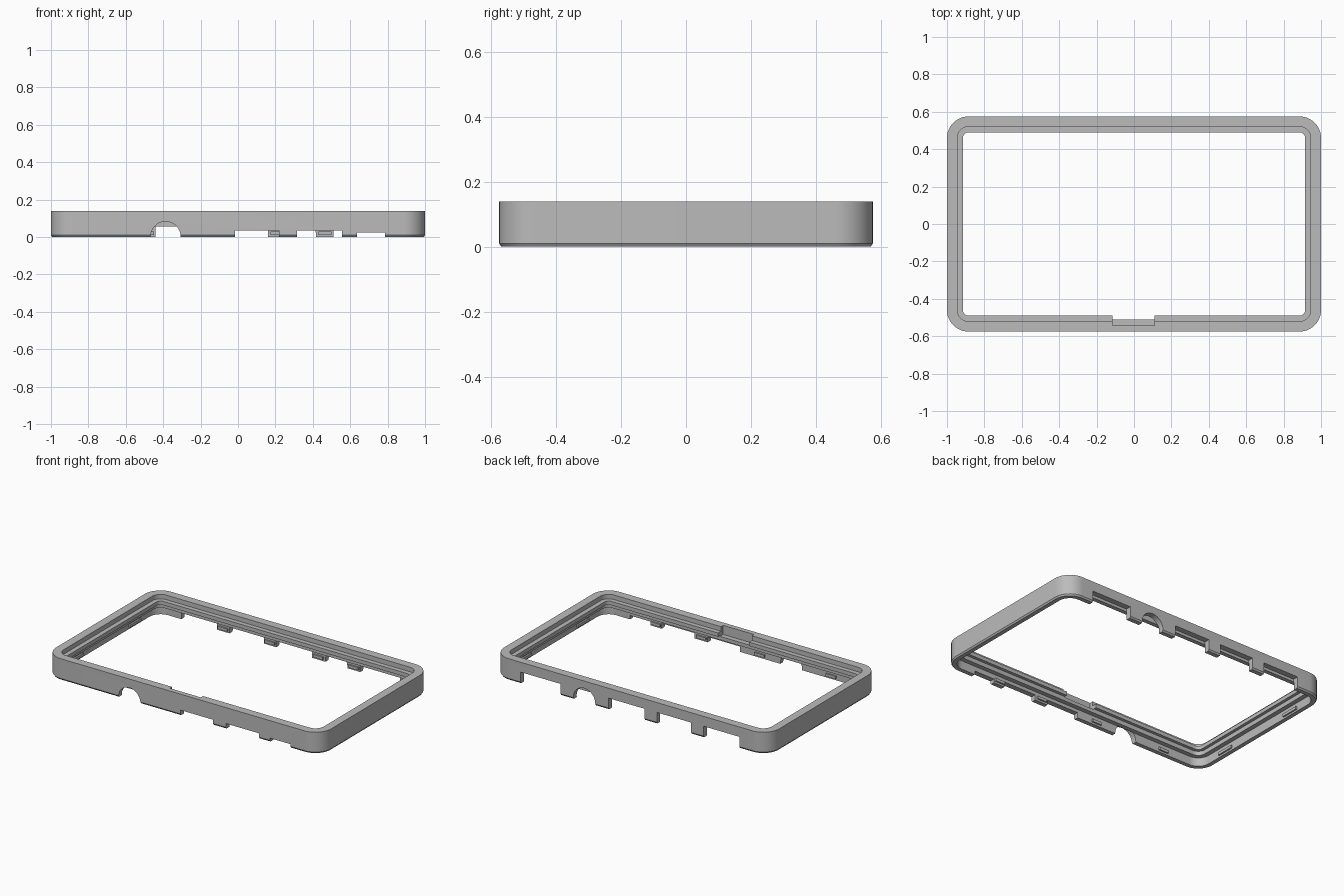
import bpy, bmesh, math

cube = bpy.data.objects.get("Cube")
if cube:
    bpy.data.objects.remove(cube, do_unlink=True)

HX, HY, RADIUS, STEPS = 1.0, 0.575, 0.115, 12

grey = bpy.data.materials.new("grey plastic")
grey.use_nodes = True
GREY = (0.5, 0.5, 0.5, 1)
grey.diffuse_color = GREY
grey.node_tree.nodes["Principled BSDF"].inputs["Base Color"].default_value = GREY


def make_object(name, bm):
    bmesh.ops.recalc_face_normals(bm, faces=bm.faces)
    mesh = bpy.data.meshes.new(name)
    bm.to_mesh(mesh)
    bm.free()
    mesh.materials.append(grey)
    obj = bpy.data.objects.new(name, mesh)
    bpy.context.collection.objects.link(obj)
    return obj


def rounded_loop(bm, inset, z):
    r = RADIUS - inset
    verts = []
    for i, (sx, sy) in enumerate(((1, 1), (-1, 1), (-1, -1), (1, -1))):
        for k in range(STEPS + 1):
            a = (i + k / STEPS) * math.pi / 2
            verts.append(bm.verts.new((sx * (HX - RADIUS) + r * math.cos(a),
                                       sy * (HY - RADIUS) + r * math.sin(a), z)))
    return verts


def box(name, x0, x1, y0, y1, z0, z1):
    bm = bmesh.new()
    bmesh.ops.create_cube(bm, size=1)
    for v in bm.verts:
        v.co = ((x0 + x1) / 2 + v.co.x * (x1 - x0),
                (y0 + y1) / 2 + v.co.y * (y1 - y0),
                (z0 + z1) / 2 + v.co.z * (z1 - z0))
    return make_object(name, bm)


def arch(name, x, y0, y1, r, z):
    """Cylinder along y, for a half-round port opening."""
    bm = bmesh.new()
    bmesh.ops.create_cone(bm, cap_ends=True, segments=40, radius1=r, radius2=r, depth=y1 - y0)
    for v in bm.verts:
        v.co = (x + v.co.x, (y0 + y1) / 2 + v.co.z, z + v.co.y)
    return make_object(name, bm)


# Frame: stepped cross-section (inset, height) swept round a rounded rectangle
section = [(0, 0.01), (0, 0.14), (0.055, 0.14), (0.055, 0.11), (0.085, 0.11),
           (0.085, 0.085), (0.065, 0.085), (0.065, 0.057), (0.035, 0.057),
           (0.035, 0), (0.007, 0)]
bm = bmesh.new()
loops = [rounded_loop(bm, d, z) for d, z in section]
for a, b in zip(loops, loops[1:] + loops[:1]):
    for i in range(len(a)):
        j = (i + 1) % len(a)
        bm.faces.new((a[i], a[j], b[j], b[i]))
frame = make_object("bezel_frame", bm)

# Openings through the front and back rims, and the recess in the front lip
cutters = []
for x0, x1, top in ((-0.015, 0.22, 0.035), (0.315, 0.555, 0.035), (0.635, 0.785, 0.025)):
    cutters.append(box("front_port_cutter", x0, x1, -0.62, -0.538, -0.1, top))
for x0, x1 in ((0.51, 0.80), (-0.10, 0.16), (-0.44, -0.19), (-0.79, -0.53)):
    cutters.append(box("back_port_cutter", x0, x1, 0.538, 0.62, -0.1, 0.075))
cutters.append(arch("front_arch_cutter", -0.387, -0.62, -0.538, 0.08, 0.003))
cutters.append(arch("back_arch_cutter", 0.337, 0.538, 0.62, 0.08, 0.012))
cutters.append(box("lip_recess_cutter", -0.115, 0.11, -0.543, -0.4, 0.08, 0.2))

for cutter in cutters:
    cutter.hide_render = True
    mod = frame.modifiers.new("cut", 'BOOLEAN')
    mod.operation = 'DIFFERENCE'
    mod.solver = 'EXACT'
    mod.object = cutter

bpy.ops.object.select_all(action='DESELECT')
bpy.context.view_layer.objects.active = frame
frame.select_set(True)
for mod in list(frame.modifiers):
    bpy.ops.object.modifier_apply(modifier=mod.name)
for cutter in cutters:
    bpy.data.objects.remove(cutter, do_unlink=True)
bpy.ops.object.shade_smooth_by_angle(angle=math.radians(30))

# Snap clips on the inside of the rim
for side in (-1, 1):
    for y in (-0.3, 0.3):
        xs = sorted((side * 0.967, side * 0.955))
        box("side_clip", xs[0], xs[1], y - 0.06, y + 0.06, 0.012, 0.03)
for x in (-0.68, -0.16, 0.265, 0.595):
    box("front_clip", x - 0.035, x + 0.035, -0.542, -0.53, 0.012, 0.03)
for x in (0.465, 0.21, -0.145, -0.485):
    box("back_clip", x - 0.035, x + 0.035, 0.53, 0.542, 0.012, 0.03)
